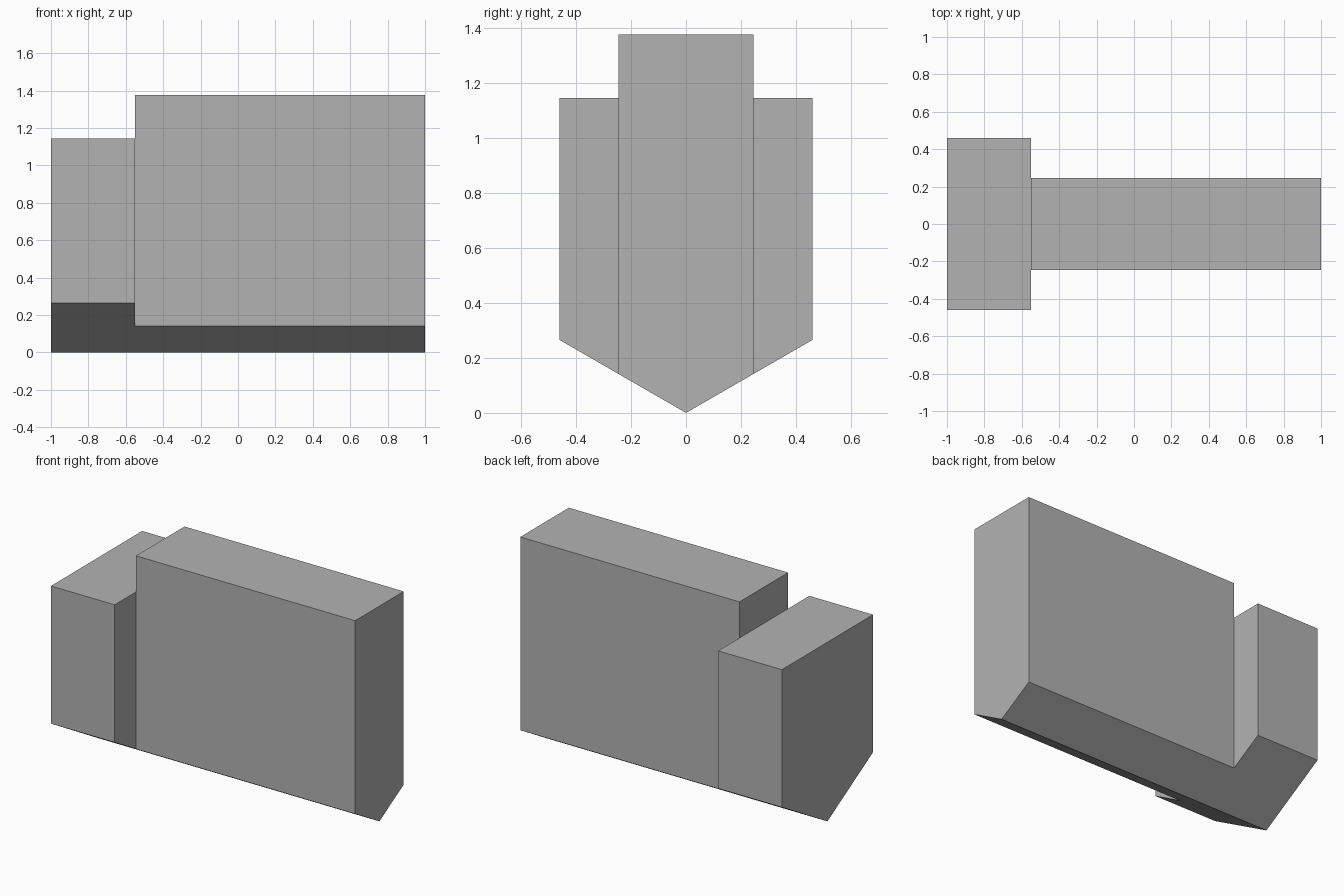
import bpy
import bmesh

cube = bpy.data.objects.get("Cube")
if cube:
    bpy.data.objects.remove(cube, do_unlink=True)

# Single plain grey
grey = bpy.data.materials.new("plain_grey")
grey.use_nodes = True
colour = (0.45, 0.45, 0.45, 1)
grey.diffuse_color = colour
grey.node_tree.nodes["Principled BSDF"].inputs["Base Color"].default_value = colour

SLOPE = 0.577  # both blocks share the same V-shaped underside


def keeled_block(name, x_start, x_end, half_width, top):
    """Extrude a pointed-bottom cross-section along x."""
    shoulder = half_width * SLOPE
    profile = [(0, 0), (half_width, shoulder), (half_width, top),
               (-half_width, top), (-half_width, shoulder)]
    bm = bmesh.new()
    face = bm.faces.new([bm.verts.new((x_start, y, z)) for y, z in profile])
    extruded = bmesh.ops.extrude_face_region(bm, geom=[face])["geom"]
    moved = [v for v in extruded if isinstance(v, bmesh.types.BMVert)]
    bmesh.ops.translate(bm, verts=moved, vec=(x_end - x_start, 0, 0))
    bmesh.ops.recalc_face_normals(bm, faces=bm.faces)
    mesh = bpy.data.meshes.new(name)
    bm.to_mesh(mesh)
    bm.free()
    mesh.materials.append(grey)
    obj = bpy.data.objects.new(name, mesh)
    bpy.context.collection.objects.link(obj)
    return obj


# Wide short block at one end, tall narrow block along the rest
keeled_block("wide_end_block", -1.0, -0.55, 0.46, 1.145)
keeled_block("long_narrow_block", -0.55, 1.0, 0.245, 1.376)
